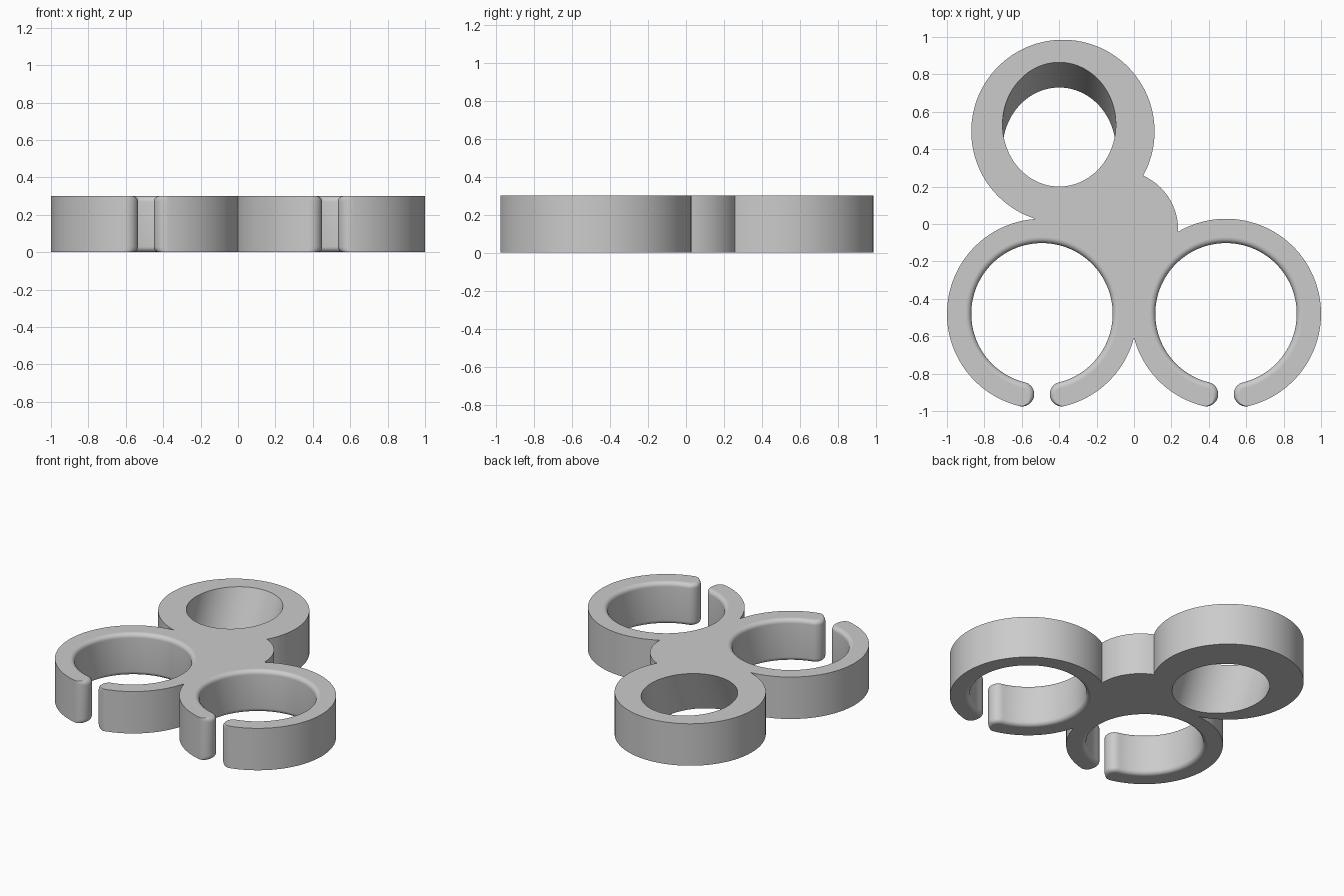
import bpy
import bmesh
from math import sin, cos, pi, asin, radians
from mathutils import Matrix, Vector

cube = bpy.data.objects.get("Cube")
if cube:
    bpy.data.objects.remove(cube, do_unlink=True)

HEIGHT = 0.3
CLIP_X, CLIP_Y, CLIP_R = 0.492, -0.48, 0.508   # open clip rings
INNER_R, MID_R, FILLET = 0.378, 0.443, 0.03
TIP_R = MID_R - INNER_R
TIP_ANGLE = asin(0.107 / MID_R)                # half opening of each clip

grey = bpy.data.materials.new("light grey")
grey.use_nodes = True
grey.diffuse_color = (0.6, 0.6, 0.6, 1)
grey.node_tree.nodes["Principled BSDF"].inputs["Base Color"].default_value = (0.6, 0.6, 0.6, 1)


def add_object(name, bm):
    bmesh.ops.recalc_face_normals(bm, faces=bm.faces)
    mesh = bpy.data.meshes.new(name)
    bm.to_mesh(mesh)
    bm.free()
    mesh.materials.append(grey)
    obj = bpy.data.objects.new(name, mesh)
    bpy.context.collection.objects.link(obj)
    return obj


def cylinder(name, x, y, radius, depth=HEIGHT, tilt=0.0):
    bm = bmesh.new()
    place = Matrix.Translation((x, y, HEIGHT / 2)) @ Matrix.Rotation(tilt, 4, "X")
    bmesh.ops.create_cone(bm, cap_ends=True, segments=128, radius1=radius,
                          radius2=radius, depth=depth, matrix=place)
    return add_object(name, bm)


def clip_outline(d):
    """Outline of a clip opening, grown outward by d."""
    half = []
    # rounded tip, from the outside of the ring to its inside
    u = Vector((-sin(TIP_ANGLE), cos(TIP_ANGLE)))
    side = Vector((-cos(TIP_ANGLE), -sin(TIP_ANGLE)))
    centre = -u * MID_R
    steps = 16
    for i in range(steps, -1, -1):
        t = pi * i / steps
        fade = min(1.0, 1.0 + cos(t))
        half.append(centre + (u * cos(t) + side * sin(t)) * (TIP_R + 0.0005 - d * fade))
    half.insert(0, Vector((half[0].x, -0.6)))
    # inner wall, up to the top of the ring
    steps = 56
    for i in range(1, steps + 1):
        a = TIP_ANGLE + (pi - TIP_ANGLE) * i / steps
        half.append(Vector((sin(a), -cos(a))) * (INNER_R + d))
    return half + [Vector((-p.x, p.y)) for p in reversed(half[:-1])]


def clip_cutter(name, x):
    """Stack of outlines that flares at both ends to round the inner edges."""
    arc = [(FILLET * (1 - cos(t)), FILLET * (1 - sin(t)))
           for t in (pi / 2 * i / 7 for i in range(8))]
    levels = [(-0.02, FILLET)] + arc
    levels += [(HEIGHT - z, d) for z, d in reversed(levels)]
    bm = bmesh.new()
    loops = [[bm.verts.new((x + p.x, CLIP_Y + p.y, z)) for p in clip_outline(d)]
             for z, d in levels]
    for low, high in zip(loops, loops[1:]):
        for i in range(len(low)):
            j = (i + 1) % len(low)
            bm.faces.new((low[i], low[j], high[j], high[i]))
    bm.faces.new(loops[0])
    bm.faces.new(loops[-1])
    return add_object(name, bm)


def combine(target, other, operation):
    mod = target.modifiers.new(operation, "BOOLEAN")
    mod.operation = operation
    mod.solver = "EXACT"
    mod.object = other
    bpy.context.view_layer.objects.active = target
    bpy.ops.object.modifier_apply(modifier=mod.name)
    bpy.data.objects.remove(other, do_unlink=True)


# Solid body: rear ring, hub, two clip discs
body = cylinder("three_ring_holder", -0.38, 0.495, 0.49)
combine(body, cylinder("hub", -0.08, -0.03, 0.316), "UNION")
for s in (-1, 1):
    combine(body, cylinder("clip_disc", s * CLIP_X, CLIP_Y, CLIP_R), "UNION")

# Web filling the gap between hub and clips
web = bmesh.new()
bmesh.ops.create_cube(web, size=1, matrix=Matrix.Translation((0, -0.36, HEIGHT / 2))
                      @ Matrix.Diagonal((0.1, 0.2, HEIGHT, 1)))
combine(body, add_object("web", web), "UNION")

# Tilted hole and the two open clips
combine(body, cylinder("tilted_hole", -0.4, 0.465, 0.303, 1.2, radians(-24.2)), "DIFFERENCE")
for s in (-1, 1):
    combine(body, clip_cutter("clip_opening", s * CLIP_X), "DIFFERENCE")

# Smooth walls, flat top and bottom
bpy.ops.object.select_all(action="DESELECT")
body.select_set(True)
bpy.context.view_layer.objects.active = body
bpy.ops.object.shade_smooth_by_angle(angle=radians(30))
for face in body.data.polygons:
    if abs(face.normal.z) > 0.999:
        face.use_smooth = False
